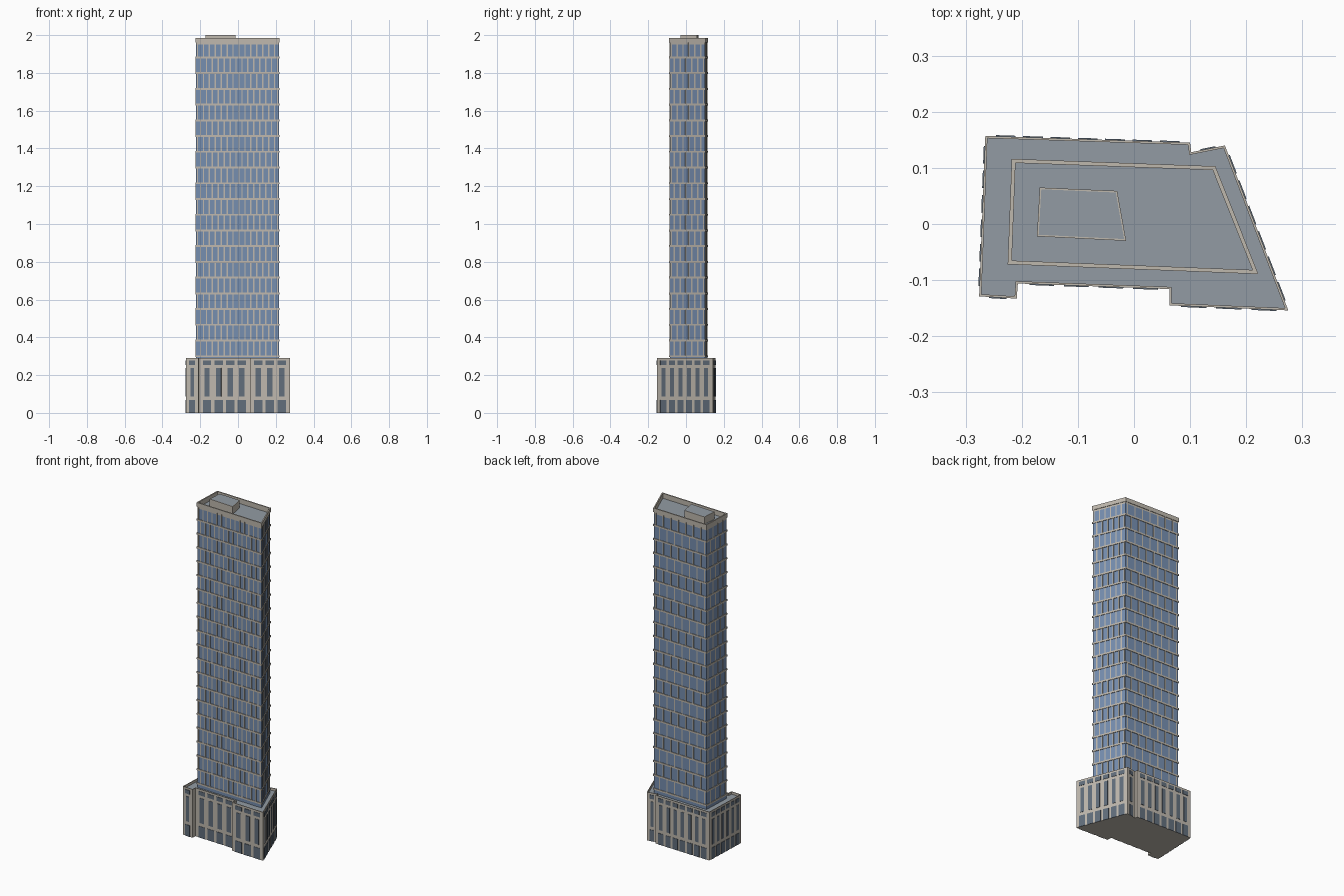
import bpy, bmesh
from mathutils import Vector

cube = bpy.data.objects.get("Cube")
if cube:
    bpy.data.objects.remove(cube, do_unlink=True)


def material(name, rgb):
    m = bpy.data.materials.new(name)
    m.use_nodes = True
    m.diffuse_color = (*rgb, 1)
    m.node_tree.nodes["Principled BSDF"].inputs["Base Color"].default_value = (*rgb, 1)
    return m


STONE = material("warm stone", (0.52, 0.48, 0.42))
GLASS = material("blue glass", (0.18, 0.27, 0.43))
DARK = material("dark window", (0.12, 0.155, 0.2))
ROOF = material("grey roof", (0.29, 0.33, 0.37))


def finish(name, bm, mats):
    bmesh.ops.recalc_face_normals(bm, faces=bm.faces)
    mesh = bpy.data.meshes.new(name)
    bm.to_mesh(mesh)
    bm.free()
    for m in mats:
        mesh.materials.append(m)
    ob = bpy.data.objects.new(name, mesh)
    bpy.context.collection.objects.link(ob)
    return ob


def block(name, outline, z0, z1, mats, rim=0.0, sink=0.0):
    """Upright prism; a rim leaves a parapet round a sunken roof."""
    bm = bmesh.new()
    base = bm.faces.new([bm.verts.new((x, y, z0)) for x, y in outline])
    ext = bmesh.ops.extrude_face_region(bm, geom=[base], use_keep_orig=True)
    for v in ext["geom"]:
        if isinstance(v, bmesh.types.BMVert):
            v.co.z = z1
    top = next(f for f in ext["geom"] if isinstance(f, bmesh.types.BMFace))
    bmesh.ops.recalc_face_normals(bm, faces=bm.faces)
    if rim:
        bmesh.ops.inset_region(bm, faces=[top], thickness=rim, use_even_offset=True)
        if sink:
            # extrude the roof floor down so the rim keeps its upright inner wall
            down = bmesh.ops.extrude_face_region(bm, geom=[top])
            bmesh.ops.delete(bm, geom=[top], context='FACES_ONLY') if top.is_valid else None
            for v in down["geom"]:
                if isinstance(v, bmesh.types.BMVert):
                    v.co.z -= sink
            top = next(f for f in down["geom"] if isinstance(f, bmesh.types.BMFace))
    top.material_index = 1
    return finish(name, bm, mats)


def walls(outline):
    return list(zip(outline, outline[1:] + outline[:1]))


def plate(bm, wall, u0, u1, z0, z1, out):
    """Thin box on a wall, from u0 to u1 (units along the wall)."""
    a, b = (Vector((*p, 0)) for p in wall)
    d = (b - a).normalized()
    n = Vector((d.y, -d.x, 0))
    corners = [a + d * u + n * o + Vector((0, 0, z))
               for z in (z0, z1) for u, o in ((u0, 0), (u1, 0), (u1, out), (u0, out))]
    v = [bm.verts.new(c) for c in corners]
    bm.faces.new(v[:4])
    bm.faces.new(v[4:])
    for i in range(4):
        j = (i + 1) % 4
        bm.faces.new((v[i], v[j], v[j + 4], v[i + 4]))


def length(wall):
    return (Vector(wall[1]) - Vector(wall[0])).length


# Podium with notched outline
podium = [(-0.276, -0.129), (-0.209, -0.133), (-0.207, -0.106), (0.063, -0.116),
          (0.063, -0.145), (0.275, -0.154), (0.162, 0.14), (0.102, 0.128),
          (0.10, 0.145), (-0.265, 0.157)]
block("podium", podium, 0, 0.29, [STONE, ROOF], 0.004, 0.015)

# Podium windows: shop fronts, tall windows and a row of small ones
columns = [1, 0, 4, 0, 3, 6, 1, 0, 7, 6]
rows = [("shop_windows", 0.0, 0.068, 0.72),
        ("tall_windows", 0.088, 0.238, 0.46),
        ("upper_windows", 0.254, 0.278, 0.72)]
for name, z0, z1, share in rows:
    bm = bmesh.new()
    for wall, count in zip(walls(podium), columns):
        margin = 0.012
        cell = (length(wall) - 2 * margin) / max(count, 1)
        for i in range(count):
            mid = margin + cell * (i + 0.5)
            half = cell * share / 2
            plate(bm, wall, mid - half, mid + half, z0, z1, 0.002)
    finish(name, bm, [DARK])

# Glass tower shaft
tower = [(-0.222, -0.069), (0.217, -0.086), (0.143, 0.10), (-0.215, 0.113)]
block("tower_glass", tower, 0.27, 1.95, [GLASS, ROOF])
block("tower_parapet", tower, 1.95, 1.985, [STONE, ROOF], 0.004, 0.03)

# Floor bands and staggered mullions
FLOORS, BOTTOM, TOP = 20, 0.30, 1.965
step = (TOP - BOTTOM) / FLOORS
bands, mullions = bmesh.new(), bmesh.new()
for wall, count in zip(walls(tower), [14, 6, 7, 4]):
    size = length(wall)
    cell = size / count
    for f in range(FLOORS + 1):
        z = BOTTOM + f * step
        plate(bands, wall, -0.003, size + 0.003, z - 0.005, z + 0.005, 0.003)
        if f == FLOORS:
            continue
        shift = 0.25 if f % 2 else 0.75
        for i in range(count):
            u = cell * (i + shift)
            plate(mullions, wall, u - 0.0035, u + 0.0035, z, z + step, 0.002)
    plate(bands, wall, -0.003, size + 0.003, TOP, 1.985, 0.003)
finish("floor_bands", bands, [STONE])
finish("mullions", mullions, [STONE])

# Plant room on the roof
plant = [(-0.173, -0.022), (-0.014, -0.03), (-0.03, 0.059), (-0.168, 0.065)]
block("plant_room", plant, 1.95, 2.0, [STONE, ROOF], 0.003)
